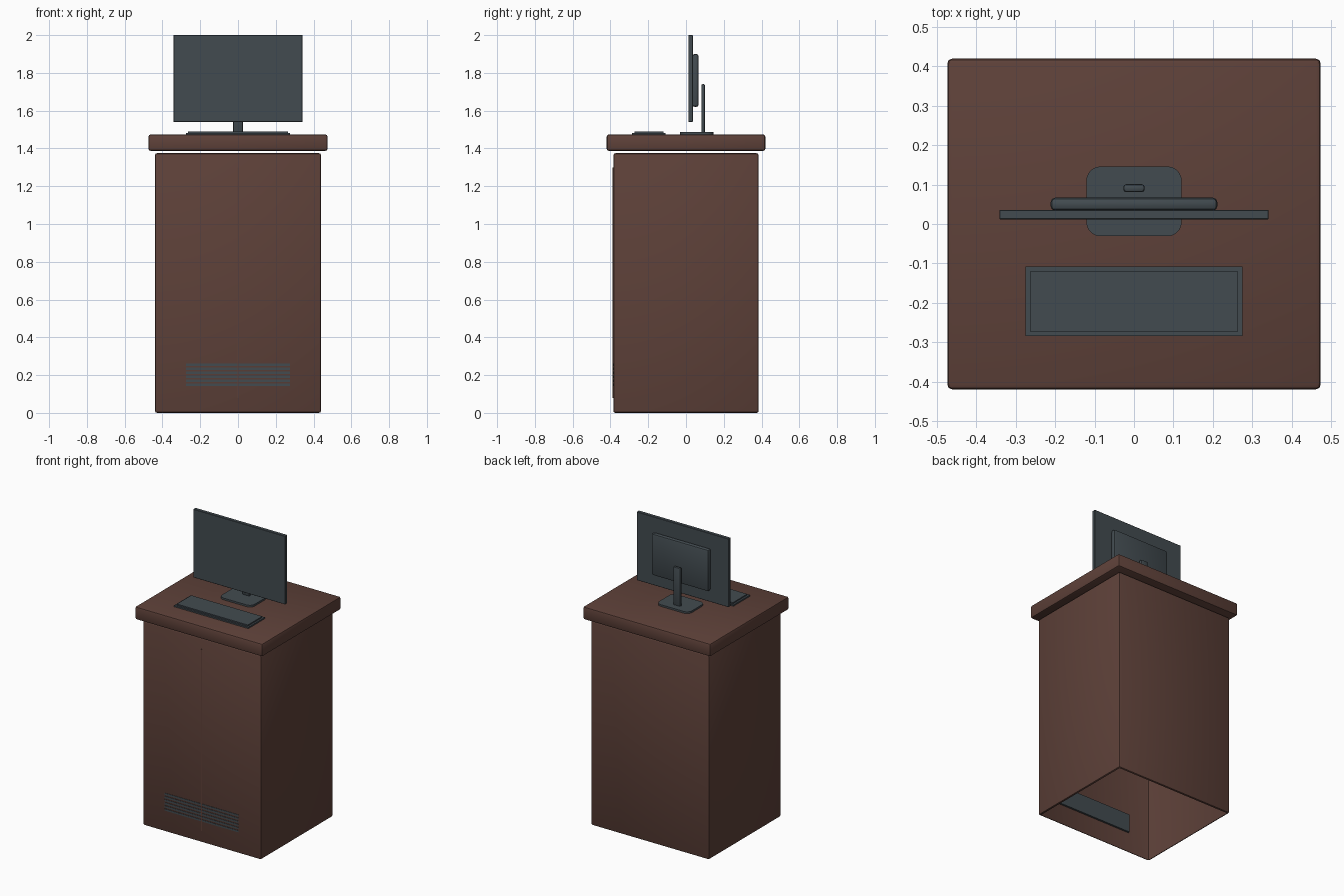
import bpy, bmesh, math

if "Cube" in bpy.data.objects:
    bpy.data.objects.remove(bpy.data.objects["Cube"])


def material(name, rgb):
    def lin(c):
        c /= 255
        return c / 12.92 if c <= 0.04045 else ((c + 0.055) / 1.055) ** 2.4
    m = bpy.data.materials.new(name)
    m.diffuse_color = (*[lin(c) for c in rgb], 1)
    m.use_nodes = True
    m.node_tree.nodes["Principled BSDF"].inputs["Base Color"].default_value = m.diffuse_color
    return m


brown = material("dark brown wood", (94, 65, 57))
slate = material("slate grey plastic", (66, 75, 80))


def box(name, mat, x, y, z, bevel=0, segments=2, round_axis=None, radius=0, open_bottom=False):
    """Box from (min, max) ranges; optional rounded corners along one axis, then edge bevel."""
    lo, hi = zip(x, y, z)
    bm = bmesh.new()
    bmesh.ops.create_cube(bm, size=1)
    for v in bm.verts:
        v.co = [(lo[i] + hi[i]) / 2 + v.co[i] * (hi[i] - lo[i]) for i in range(3)]
    if round_axis is not None:
        edges = [e for e in bm.edges
                 if abs(e.verts[0].co[round_axis] - e.verts[1].co[round_axis]) > 1e-5]
        bmesh.ops.bevel(bm, geom=edges, offset=radius, segments=6, profile=0.5, affect='EDGES')
    if bevel:
        edges = [e for e in bm.edges if e.calc_face_angle(0) > math.radians(40)]
        bmesh.ops.bevel(bm, geom=edges, offset=bevel, segments=segments, profile=0.5, affect='EDGES')
    if open_bottom:
        low = [f for f in bm.faces if f.normal.z < -0.99]
        bmesh.ops.delete(bm, geom=low, context='FACES')
    mesh = bpy.data.meshes.new(name)
    bm.to_mesh(mesh)
    bm.free()
    mesh.materials.append(mat)
    ob = bpy.data.objects.new(name, mesh)
    bpy.context.collection.objects.link(ob)
    bpy.context.view_layer.objects.active = ob
    ob.select_set(True)
    bpy.ops.object.shade_smooth_by_angle(angle=math.radians(30))
    ob.select_set(False)
    return ob


# Cabinet: hollow shell, open underneath, with a separate worktop just above it
box("cabinet_body", brown, (-0.44, 0.44), (-0.385, 0.385), (0, 1.375), 0.012, open_bottom=True)
box("worktop", brown, (-0.474, 0.474), (-0.42, 0.42), (1.387, 1.474), 0.012)

# Door seam strip on the front
box("door_seam", brown, (-0.003, 0.003), (-0.389, -0.384), (0.08, 1.30))

# Vent: slats outside, backing panel inside
box("vent_panel", slate, (-0.275, 0.275), (-0.383, -0.37), (0.14, 0.262))
for i in range(6):
    zc = 0.149 + i * 0.0212
    box(f"vent_slat_{i + 1}", slate, (-0.275, 0.275), (-0.3875, -0.384), (zc - 0.006, zc + 0.006))

# Keyboard: base with raised key area
box("keyboard_base", slate, (-0.276, 0.276), (-0.285, -0.108), (1.474, 1.483))
box("keyboard_keys", slate, (-0.264, 0.264), (-0.273, -0.120), (1.483, 1.491))

# Monitor: screen, rear housing, post and foot
box("screen", slate, (-0.342, 0.342), (0.012, 0.036), (1.54, 2.0), 0.002, 1)
box("screen_housing", slate, (-0.212, 0.212), (0.034, 0.067), (1.62, 1.90), 0.012)
box("stand_post", slate, (-0.027, 0.027), (0.081, 0.101), (1.48, 1.74), 0.007)
box("stand_foot", slate, (-0.121, 0.121), (-0.031, 0.146), (1.474, 1.486),
    round_axis=2, radius=0.036)
